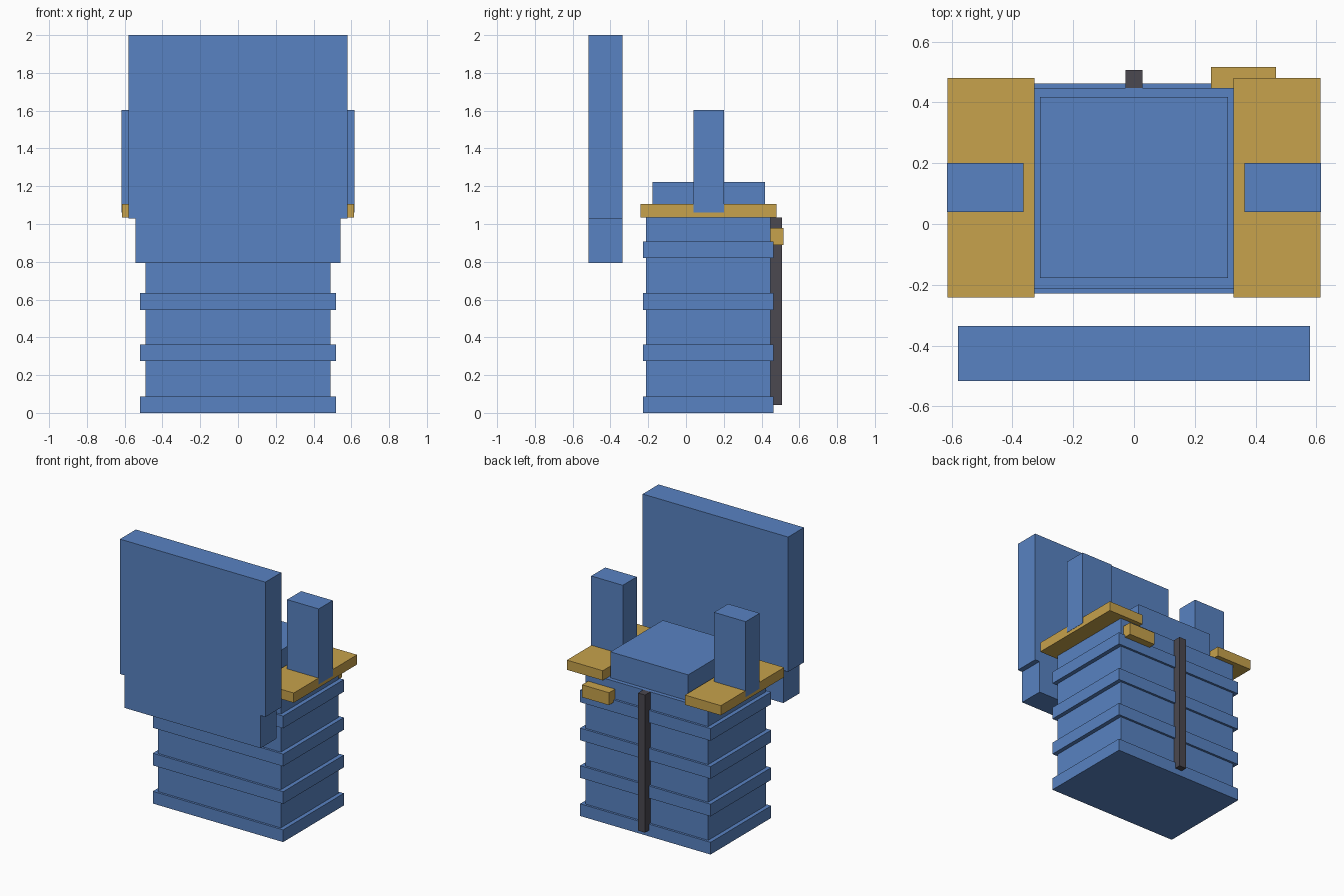
import bpy

cube = bpy.data.objects.get("Cube")
if cube:
    bpy.data.objects.remove(cube, do_unlink=True)


def material(name, rgb):
    mat = bpy.data.materials.new(name)
    mat.use_nodes = True
    mat.diffuse_color = (*rgb, 1)
    mat.node_tree.nodes["Principled BSDF"].inputs["Base Color"].default_value = (*rgb, 1)
    return mat


blue = material("blue", (0.098, 0.225, 0.54))
gold = material("gold", (0.57, 0.36, 0.072))
dark = material("dark grey", (0.069, 0.065, 0.08))


def box(name, mat, x, y, z):
    """Box spanning the given (low, high) range on each axis."""
    ranges = (x, y, z)
    bpy.ops.mesh.primitive_cube_add(size=1, location=[(a + b) / 2 for a, b in ranges])
    obj = bpy.context.object
    obj.name = obj.data.name = name
    obj.scale = [b - a for a, b in ranges]
    bpy.ops.object.transform_apply(location=False, rotation=False, scale=True)
    obj.data.materials.append(mat)
    return obj


# Main body with raised bands and a lid
box("body", blue, (-0.49, 0.49), (-0.212, 0.447), (0, 1.035))
for i, low in enumerate((0, 0.275, 0.546, 0.82)):
    box(f"band_{i + 1}", blue, (-0.52, 0.52), (-0.228, 0.463), (low, low + 0.088))
box("lid", blue, (-0.31, 0.31), (-0.178, 0.418), (1.03, 1.222))

# Shoulder plates and their posts
for side, s in (("left", 1), ("right", -1)):
    box(f"{side}_shoulder_plate", gold, sorted((s * 0.328, s * 0.614)), (-0.242, 0.48), (1.035, 1.105))
    box(f"{side}_post", blue, sorted((s * 0.364, s * 0.616)), (0.04, 0.2), (1.06, 1.604))

# Front panel in two steps
box("front_panel", blue, (-0.58, 0.58), (-0.516, -0.335), (1.028, 2))
box("front_panel_base", blue, (-0.542, 0.542), (-0.516, -0.335), (0.793, 1.028))

# Back details
box("back_rail", dark, (-0.028, 0.028), (0.445, 0.507), (0.043, 1.035))
box("back_latch", gold, (0.253, 0.468), (0.446, 0.516), (0.89, 0.98))
